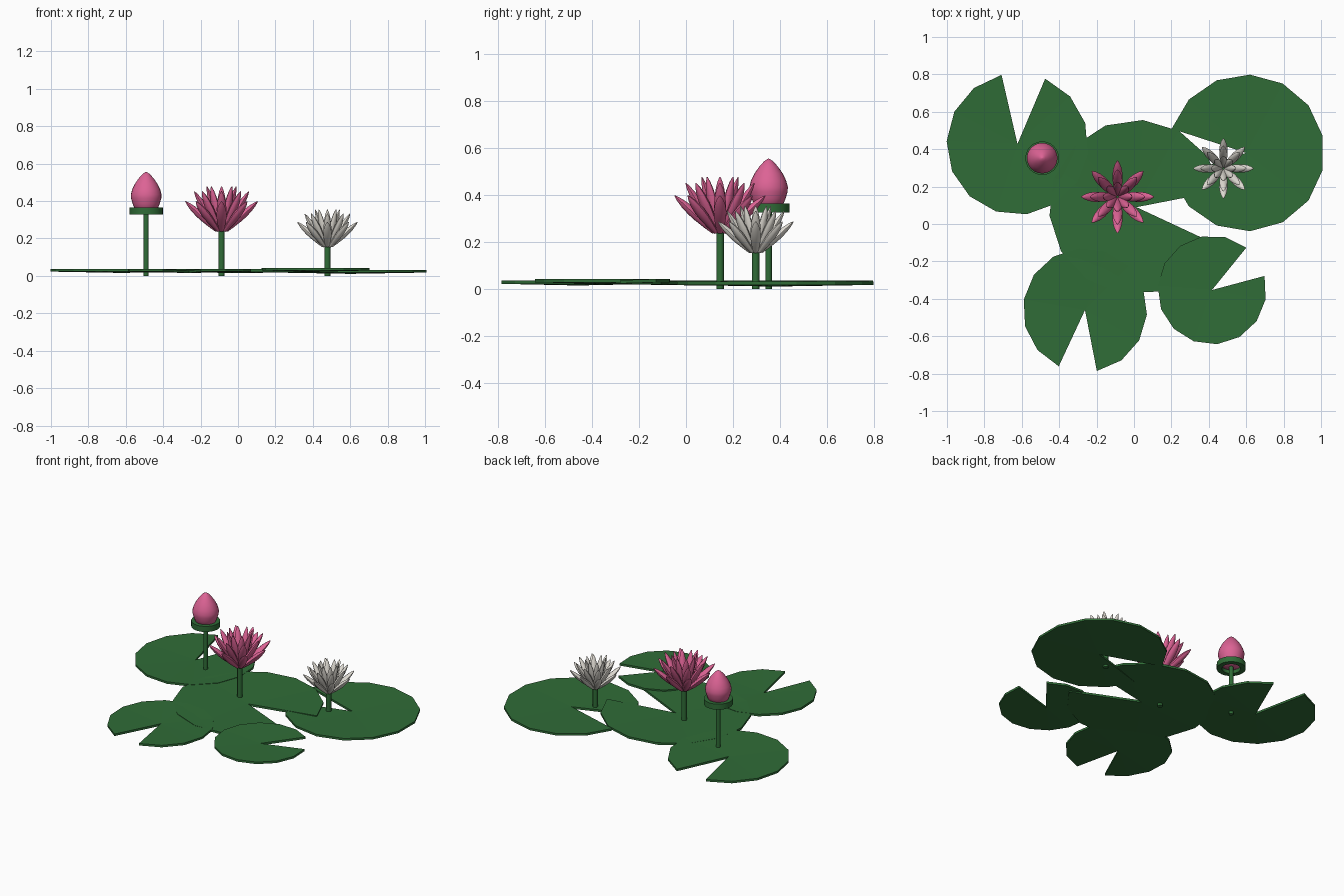
import bpy, bmesh, math
from mathutils import Vector, Matrix

if "Cube" in bpy.data.objects:
    bpy.data.objects.remove(bpy.data.objects["Cube"])


def material(name, rgb):
    m = bpy.data.materials.new(name)
    m.diffuse_color = (*rgb, 1)
    m.use_nodes = True
    m.node_tree.nodes["Principled BSDF"].inputs["Base Color"].default_value = m.diffuse_color
    return m


GREEN = material("leaf_green", (0.029, 0.150, 0.038))
PINK = material("petal_pink", (0.72, 0.125, 0.30))
WHITE = material("petal_white", (0.74, 0.71, 0.65))


def finish(bm, name, mat, smooth=None):
    bmesh.ops.recalc_face_normals(bm, faces=bm.faces)
    me = bpy.data.meshes.new(name)
    bm.to_mesh(me)
    bm.free()
    me.materials.append(mat)
    ob = bpy.data.objects.new(name, me)
    bpy.context.collection.objects.link(ob)
    if smooth:
        bpy.ops.object.select_all(action='DESELECT')
        ob.select_set(True)
        bpy.context.view_layer.objects.active = ob
        bpy.ops.object.shade_smooth_by_angle(angle=math.radians(smooth))
    return ob


def loft(bm, profile, sides, matrix, flat=1.0, closed=False):
    """Rings of (radius, height) joined along z; capped, or closed into a loop."""
    rings = []
    for r, z in profile:
        rings.append([bm.verts.new(matrix @ Vector((
            r * math.cos(math.tau * i / sides),
            r * flat * math.sin(math.tau * i / sides), z))) for i in range(sides)])
    pairs = list(zip(rings, rings[1:]))
    if closed:
        pairs.append((rings[-1], rings[0]))
    else:
        bm.faces.new(rings[0])
        bm.faces.new(rings[-1])
    for a, b in pairs:
        for i in range(sides):
            j = (i + 1) % sides
            bm.faces.new((a[i], a[j], b[j], b[i]))


def turned(name, x, y, profile, sides, mat, closed=False):
    bm = bmesh.new()
    loft(bm, profile, sides, Matrix.Translation((x, y, 0)), closed=closed)
    return finish(bm, name, mat, 40)


# Lily pads: notched discs, dipping slightly toward the centre
def lily_pad(name, x, y, radius, notch_end, z):
    bm = bmesh.new()
    top_c = bm.verts.new((x, y, z - 0.007))
    low_c = bm.verts.new((x, y, z - 0.021))
    top, low = [], []
    for i in range(14):
        a = math.radians(notch_end + 324 * i / 13)
        px, py = x + radius * math.cos(a), y + radius * math.sin(a)
        top.append(bm.verts.new((px, py, z)))
        low.append(bm.verts.new((px, py, z - 0.014)))
    for i in range(13):
        bm.faces.new((top_c, top[i], top[i + 1]))
        bm.faces.new((low_c, low[i + 1], low[i]))
        bm.faces.new((top[i], low[i], low[i + 1], top[i + 1]))
    for i in (0, 13):
        bm.faces.new((top_c, low_c, low[i], top[i]))
    finish(bm, name, GREEN)


lily_pad("pad_back_left", -0.623, 0.428, 0.379, 103, 0.037)
lily_pad("pad_back_right", 0.60, 0.38, 0.419, 198, 0.032)
lily_pad("pad_centre", 0.013, 0.09, 0.467, 11, 0.036)
lily_pad("pad_front_left", -0.262, -0.46, 0.332, 281, 0.0365)
lily_pad("pad_front_right", 0.417, -0.353, 0.291, 51, 0.043)


# Open flowers: three rings of pointed petals on a stem
PETAL = [(0.45, 0), (0.75, 0.2), (0.97, 0.42), (1.0, 0.58),
         (0.82, 0.76), (0.5, 0.9), (0.1, 1.0)]
# ring: base radius, tip radius, tip height, half width
RINGS = [(0.026, 0.193, 0.168, 0.027),
         (0.018, 0.146, 0.222, 0.026),
         (0.010, 0.078, 0.248, 0.024)]


def flower(name, x, y, z, s, mat):
    bm = bmesh.new()
    for base_r, tip_r, tip_z, width in RINGS:
        base = Vector((base_r, 0, 0.012)) * s
        axis = Vector((tip_r, 0, tip_z)) * s - base
        tilt = math.atan2(axis.x, axis.z)
        prof = [(r * width * s, t * axis.length) for r, t in PETAL]
        for k in range(8):
            m = (Matrix.Translation((x, y, z))
                 @ Matrix.Rotation(math.tau * k / 8, 4, 'Z')
                 @ Matrix.Translation(base)
                 @ Matrix.Rotation(tilt, 4, 'Y')
                 @ Matrix.Rotation(math.pi / 2, 4, 'Z'))
            loft(bm, prof, 8, m, flat=0.7)
    finish(bm, name + "_petals", mat, 50)
    turned(name + "_stem", x, y, [(0.016, 0), (0.016, z + 0.03)], 12, GREEN)


flower("pink_flower", -0.088, 0.145, 0.23, 1.0, PINK)
flower("white_flower", 0.478, 0.297, 0.148, 0.83, WHITE)

# Closed bud: stem, ring-shaped cup and teardrop
BX, BY = -0.491, 0.352
turned("bud_stem", BX, BY, [(0.0135, 0), (0.0135, 0.36)], 12, GREEN)
turned("bud_cup", BX, BY,
       [(0.09, 0.327), (0.09, 0.365), (0.058, 0.365), (0.058, 0.327)],
       24, GREEN, closed=True)
turned("bud", BX, BY,
       [(0.035, 0.338), (0.059, 0.352), (0.072, 0.385), (0.081, 0.415),
        (0.082, 0.435), (0.075, 0.462), (0.060, 0.493), (0.039, 0.523),
        (0.018, 0.546), (0.002, 0.556)], 24, PINK)
